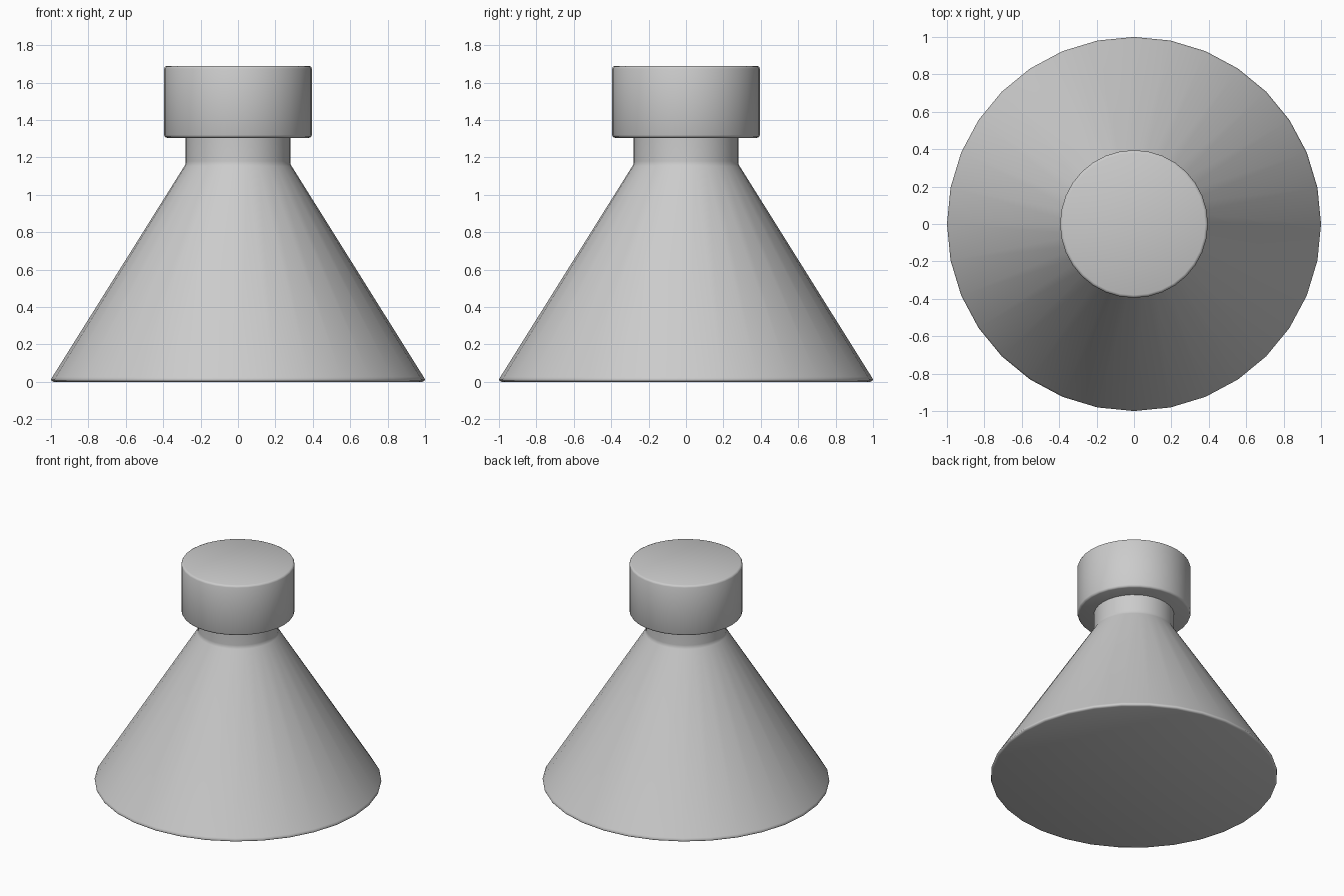
import bpy, math

if "Cube" in bpy.data.objects:
    bpy.data.objects.remove(bpy.data.objects["Cube"])

SIDES = 32


def lathe(name, profile):
    """Revolve an (r, z) profile around z, closing both ends with flat caps."""
    verts, faces = [], []
    for r, z in profile:
        for i in range(SIDES):
            a = 2 * math.pi * i / SIDES
            verts.append((r * math.cos(a), r * math.sin(a), z))
    for k in range(len(profile) - 1):
        for i in range(SIDES):
            j = (i + 1) % SIDES
            faces.append((k * SIDES + i, k * SIDES + j,
                          (k + 1) * SIDES + j, (k + 1) * SIDES + i))
    faces.append(tuple(reversed(range(SIDES))))
    last = (len(profile) - 1) * SIDES
    faces.append(tuple(range(last, last + SIDES)))
    mesh = bpy.data.meshes.new(name)
    mesh.from_pydata(verts, [], faces)
    obj = bpy.data.objects.new(name, mesh)
    bpy.context.collection.objects.link(obj)
    bpy.ops.object.select_all(action='DESELECT')
    obj.select_set(True)
    bpy.context.view_layer.objects.active = obj
    bpy.ops.object.shade_smooth_by_angle(angle=math.radians(50))
    return obj


# conical flask body with a short neck
lathe("flask_body", [(0.985, 0.0), (0.997, 0.005), (1.0, 0.014),
                     (0.992, 0.027), (0.287, 1.153), (0.281, 1.165),
                     (0.28, 1.18), (0.28, 1.31)])

# wide stopper with softened rims
b = 0.015
lathe("stopper", [(0.395 - b, 1.305), (0.395 - b * 0.3, 1.305 + b * 0.3),
                  (0.395, 1.305 + b), (0.395, 1.69 - b),
                  (0.395 - b * 0.3, 1.69 - b * 0.3), (0.395 - b, 1.69)])
